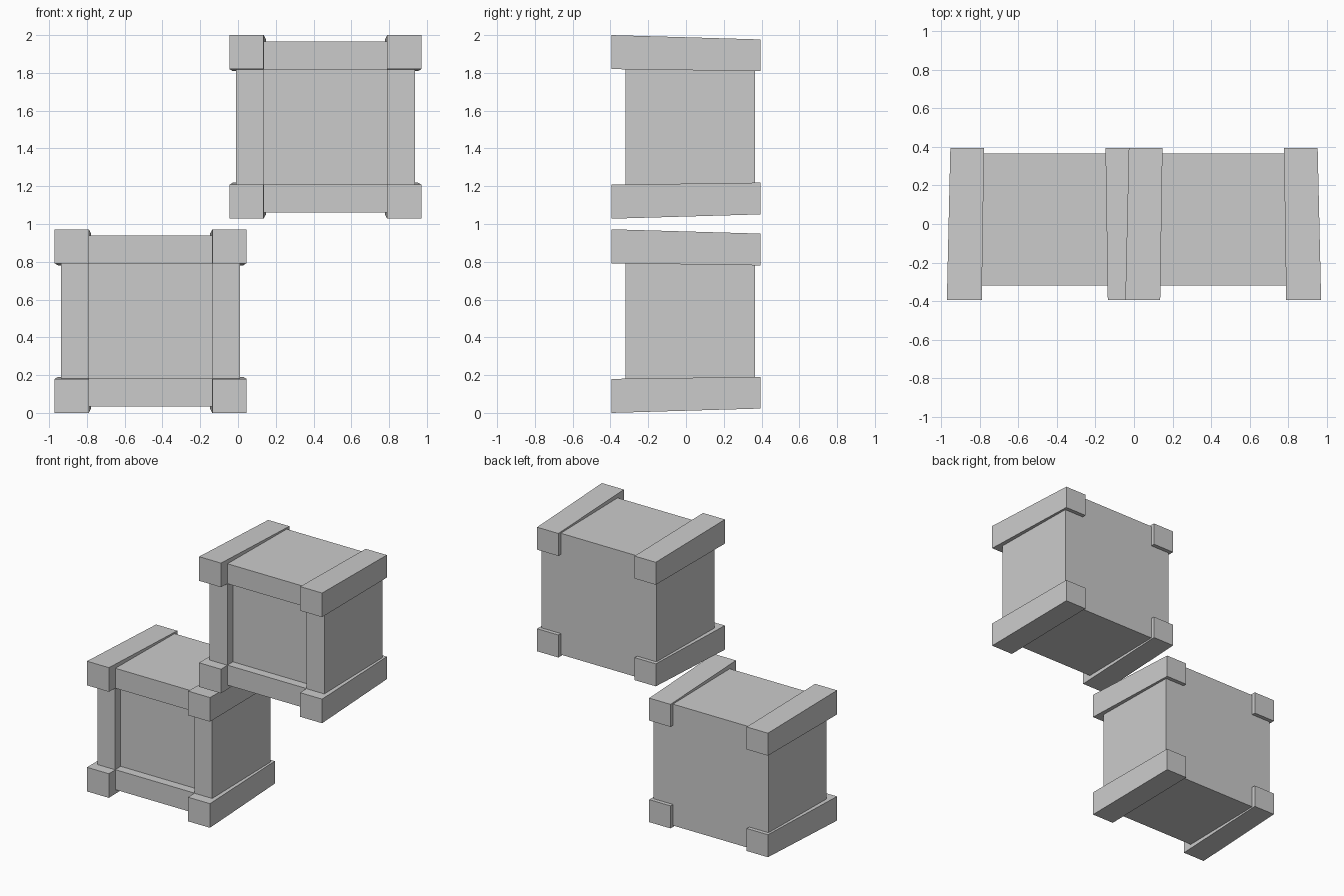
import bpy

old = bpy.data.objects.get("Cube")
if old:
    bpy.data.objects.remove(old, do_unlink=True)

# single plain grey
grey = bpy.data.materials.new("plain_grey")
grey.use_nodes = True
GREY = (0.6, 0.6, 0.6, 1.0)
grey.diffuse_color = GREY
grey.node_tree.nodes["Principled BSDF"].inputs["Base Color"].default_value = GREY

FRONT, BACK = -0.395, 0.395        # beam ends
BODY_FRONT, BODY_BACK = -0.32, 0.365
HALF_X, HALF_Z = 0.474, 0.453      # body half sizes
OPEN_X, OPEN_Z = 0.327, 0.304      # front opening half sizes
RECESS = 0.065


def add_mesh(name, verts, faces, centre):
    mesh = bpy.data.meshes.new(name)
    mesh.from_pydata(verts, [], faces)
    mesh.validate()
    mesh.materials.append(grey)
    obj = bpy.data.objects.new(name, mesh)
    obj.location = centre
    bpy.context.collection.objects.link(obj)


def ring(hx, hz, y):
    return [(-hx, y, -hz), (hx, y, -hz), (hx, y, hz), (-hx, y, hz)]


def bridge(a, b):
    """Quads joining one ring of four corners to the next."""
    return [(a + i, a + (i + 1) % 4, b + (i + 1) % 4, b + i) for i in range(4)]


def crate(label, centre):
    # box with a framed, sunken front panel
    verts = (ring(HALF_X, HALF_Z, BODY_BACK) + ring(HALF_X, HALF_Z, BODY_FRONT)
             + ring(OPEN_X, OPEN_Z, BODY_FRONT)
             + ring(OPEN_X, OPEN_Z, BODY_FRONT + RECESS))
    faces = [(3, 2, 1, 0)] + bridge(0, 4) + bridge(4, 8) + bridge(8, 12)
    faces.append((12, 13, 14, 15))
    add_mesh(label + "_body", verts, faces, centre)

    # four edge beams that taper towards the back
    for side, sx in (("left", 1), ("right", -1)):
        for level, sz in (("upper", 1), ("lower", -1)):
            def section(y, x_in, x_out, z_in, z_out):
                pts = [(x_in, z_in), (x_out, z_in), (x_out, z_out), (x_in, z_out)]
                return [(sx * x, y, sz * z) for x, z in pts]
            verts = (section(FRONT, 0.327, 0.508, 0.306, 0.486)
                     + section(BACK, 0.315, 0.49, 0.295, 0.463))
            faces = [(0, 1, 2, 3), (7, 6, 5, 4)] + bridge(4, 0)
            if sx * sz < 0:
                faces = [f[::-1] for f in faces]
            add_mesh(f"{label}_{level}_{side}_beam", verts, faces, centre)


crate("lower_crate", (-0.463, 0, 0.486))
crate("upper_crate", (0.463, 0, 1.514))
